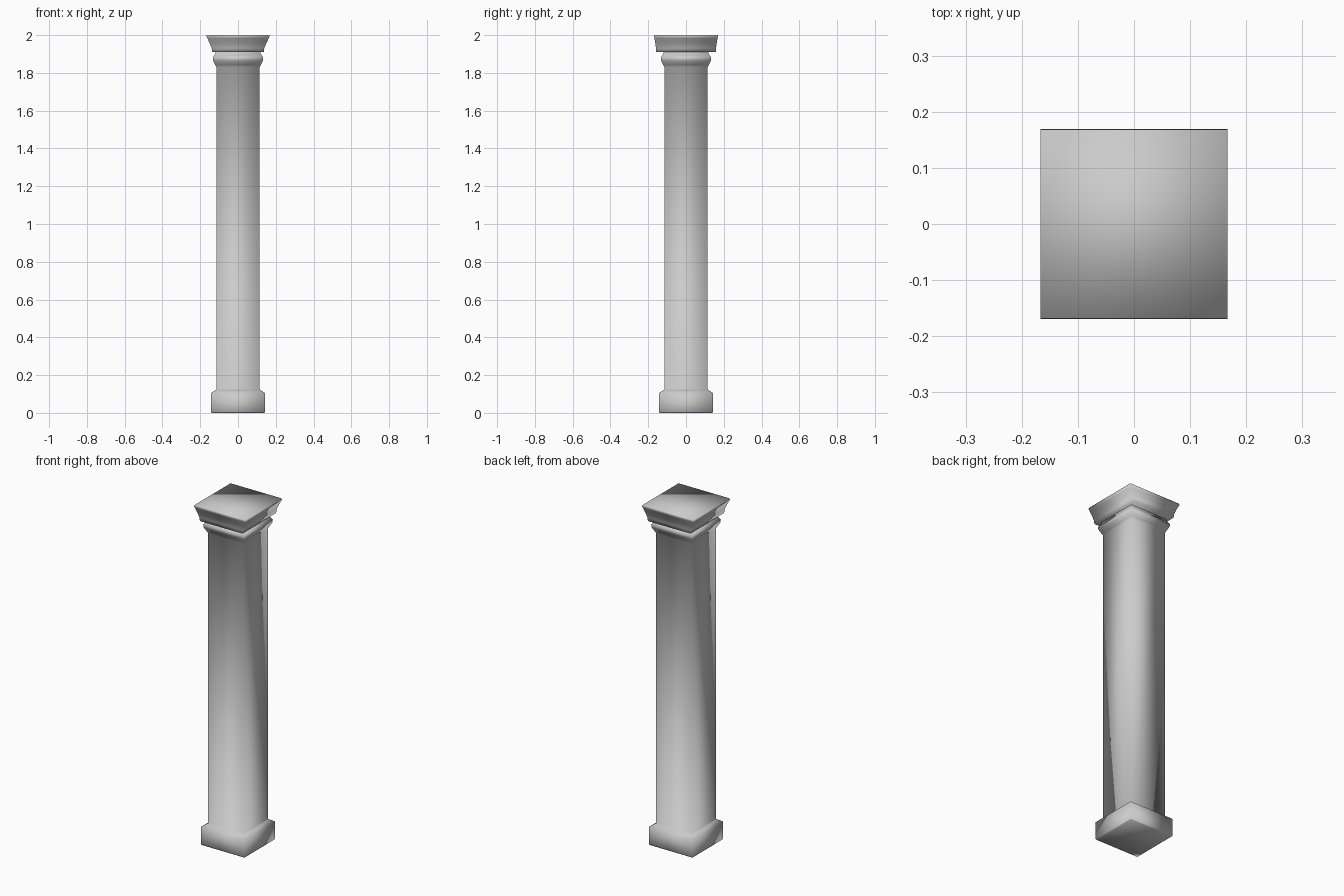
import bpy
import bmesh

cube = bpy.data.objects.get("Cube")
if cube:
    bpy.data.objects.remove(cube, do_unlink=True)

stone = bpy.data.materials.new("grey_stone")
stone.use_nodes = True
COLOR = (0.6, 0.6, 0.6, 1.0)
stone.diffuse_color = COLOR
stone.node_tree.nodes["Principled BSDF"].inputs["Base Color"].default_value = COLOR


def square_loft(name, profile):
    """Stack rectangular rings (half x, half y, z), cap both ends, shade smooth."""
    bm = bmesh.new()
    rings = [[bm.verts.new((sx * hx, sy * hy, z))
              for sx, sy in ((-1, -1), (1, -1), (1, 1), (-1, 1))]
             for hx, hy, z in profile]
    for low, high in zip(rings, rings[1:]):
        for i in range(4):
            j = (i + 1) % 4
            bm.faces.new((low[i], low[j], high[j], high[i]))
    bm.faces.new(rings[0][::-1])
    bm.faces.new(rings[-1])
    for face in bm.faces:
        face.smooth = True
    mesh = bpy.data.meshes.new(name)
    bm.to_mesh(mesh)
    bm.free()
    mesh.materials.append(stone)
    obj = bpy.data.objects.new(name, mesh)
    bpy.context.collection.objects.link(obj)
    return obj


def even(pairs):
    return [(h, h, z) for h, z in pairs]


# Plinth, shaft and rounded neck moulding as one continuous column
square_loft("column", even([
    (0.139, 0.0), (0.142, 0.005), (0.142, 0.106), (0.118, 0.122),
    (0.115, 0.125), (0.115, 1.83), (0.121, 1.843), (0.132, 1.866),
    (0.133, 1.88), (0.126, 1.893), (0.120, 1.90), (0.120, 1.912),
]))

# Flared cap slab
square_loft("cap", [
    (0.137, 0.158, 1.91), (0.139, 0.159, 1.93), (0.149, 0.162, 1.955),
    (0.162, 0.167, 1.982), (0.167, 0.169, 1.992), (0.166, 0.168, 2.0),
])
